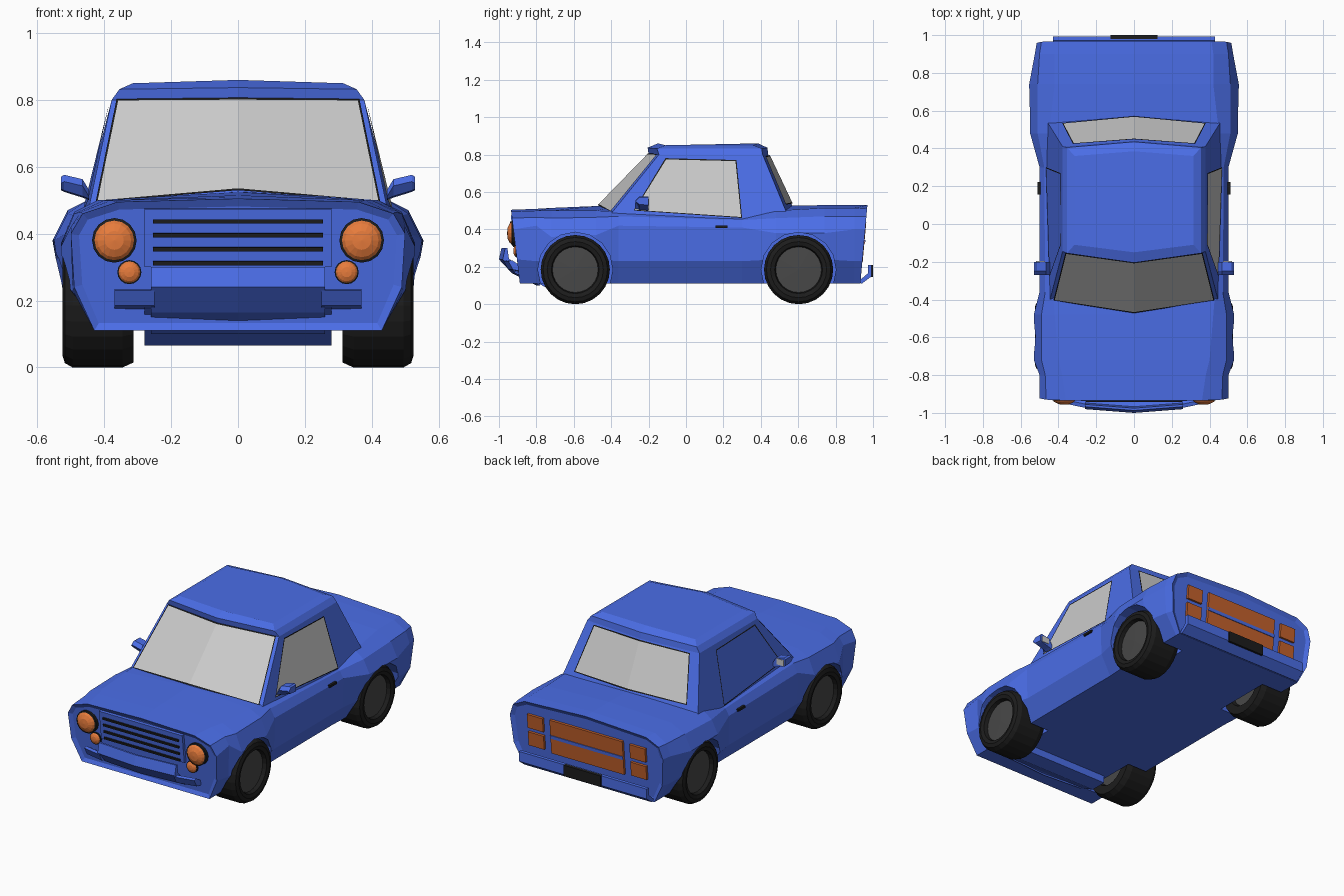
import bpy, bmesh
from math import sin, cos, pi, atan
from mathutils import Vector, Matrix

if "Cube" in bpy.data.objects:
    bpy.data.objects.remove(bpy.data.objects["Cube"])


def material(name, rgb):
    m = bpy.data.materials.new(name)
    m.diffuse_color = (*rgb, 1)
    m.use_nodes = True
    m.node_tree.nodes["Principled BSDF"].inputs["Base Color"].default_value = m.diffuse_color
    return m


BLUE = material("blue_paint", (0.07, 0.155, 0.8))
BLACK = material("black_rubber", (0.012, 0.012, 0.012))
RIM = material("dark_rim", (0.065, 0.065, 0.065))
ORANGE = material("orange_lens", (0.8, 0.2, 0.045))
RED = material("rear_lens", (0.55, 0.12, 0.025))
GLASS = material("grey_glass", (0.8, 0.8, 0.8))


def finish(name, bm, mats):
    me = bpy.data.meshes.new(name)
    bm.to_mesh(me)
    bm.free()
    for m in mats:
        me.materials.append(m)
    ob = bpy.data.objects.new(name, me)
    bpy.context.collection.objects.link(ob)
    return ob


def loft(name, rings, mats, band_mats=None, inset=None):
    """Skin closed rings of points, capping both ends."""
    bm = bmesh.new()
    vs = [[bm.verts.new(p) for p in r] for r in rings]
    n = len(vs[0])
    for i in range(len(vs) - 1):
        for j in range(n):
            k = (j + 1) % n
            f = bm.faces.new((vs[i][j], vs[i][k], vs[i + 1][k], vs[i + 1][j]))
            f.material_index = band_mats[i] if band_mats else 0
    caps = [bm.faces.new(vs[0]), bm.faces.new(vs[-1])]
    if band_mats:
        caps[0].material_index, caps[1].material_index = band_mats[0], band_mats[-1]
    bmesh.ops.recalc_face_normals(bm, faces=bm.faces[:])
    if inset:
        bmesh.ops.inset_individual(bm, faces=caps, thickness=inset[0], depth=inset[1])
    return finish(name, bm, mats)


def lathe(name, prof, matrix, segs, mats, band_mats):
    """Turn (radius, height) points about local z."""
    rings = [[matrix @ Vector((r * cos(2 * pi * k / segs), r * sin(2 * pi * k / segs), h))
              for k in range(segs)] for r, h in prof]
    return loft(name, rings, mats, band_mats)


def prism(name, prof, stations, mat):
    """Run a (y, z) profile along x; stations are (x, y shift)."""
    return loft(name, [[(x, y + dy, z) for y, z in prof] for x, dy in stations], [mat])


def box(name, centre, size, mat, tilt=0.0):
    bm = bmesh.new()
    m = Matrix.Translation(centre) @ Matrix.Rotation(tilt, 4, 'X') @ Matrix.Diagonal((*size, 1))
    bmesh.ops.create_cube(bm, size=1, matrix=m)
    return finish(name, bm, [mat])


def panel(name, quads, out, mat):
    """Window pane with a thin black seal around its border."""
    bm = bmesh.new()
    for q in quads:
        bm.faces.new([bm.verts.new(p + Vector(out)) for p in q])
    bmesh.ops.remove_doubles(bm, verts=bm.verts[:], dist=1e-4)
    bmesh.ops.recalc_face_normals(bm, faces=bm.faces[:])
    rim = bmesh.ops.inset_region(bm, faces=bm.faces[:], thickness=0.008, use_boundary=True)
    for f in rim["faces"]:
        f.material_index = 1
    return finish(name, bm, [mat, BLACK])


def flip(p):
    return Vector((-p[0], p[1], p[2]))


def front_y(z):
    return -0.935 + 0.12 * (0.5 - z)


def rear_y(z):
    return 0.97 - 0.09 * (0.53 - z)


# Body shell: y, floor x, then (x, z) of sill, waist, edge, shoulder, and centre z
sections = [
    (-0.935, .43, .49, .24, .50, .40, .465, .46, .36, .495, .505),
    (-0.80, .43, .495, .23, .50, .42, .47, .465, .38, .50, .51),
    (-0.72, .43, .525, .24, .53, .36, .49, .46, .40, .50, .515),
    (-0.48, .43, .52, .24, .53, .37, .49, .465, .42, .50, .525),
    (-0.36, .43, .495, .23, .50, .42, .47, .47, .43, .495, .53),
    (0.30, .43, .495, .23, .50, .41, .475, .45, .45, .46, .52),
    (0.48, .44, .53, .24, .55, .38, .51, .46, .45, .50, .525),
    (0.74, .44, .53, .24, .555, .38, .51, .47, .42, .515, .53),
    (0.90, .44, .515, .23, .525, .40, .50, .47, .42, .515, .53),
    (0.97, .44, .50, .23, .515, .40, .49, .47, .41, .51, .53)]
rings = []
for i, (y, xb, xs, zs, xm, zm, xe, ze, xt, zt, zc) in enumerate(sections):
    half = [(xb, .11), (xs, zs), (xm, zm), (xe, ze), (xt, zt)]
    at = front_y if i == 0 else rear_y if i == 9 else (lambda z, y=y: y)
    right = [Vector((x, at(z), z)) for x, z in half]
    rings.append(right + [Vector((0, at(zc), zc))] + [flip(p) for p in reversed(right)])
body = loft("body_shell", rings, [BLUE], inset=(0.025, -0.012))

# Wheel wells cut out of the shell, and wheels
AXLES = {"front": -0.592, "rear": 0.602}
tyre = [(.001, .50), (.122, .495), (.128, .518), (.150, .525), (.172, .518), (.185, .495),
        (.185, .345), (.170, .312), (.120, .312), (.110, .335), (.001, .335)]
cutters = []
for end, y in AXLES.items():
    for side, s in (("right", 1), ("left", -1)):
        m = Matrix.Translation((0, y, .185)) @ Matrix.Rotation(s * pi / 2, 4, 'Y')
        c = lathe("well_cutter", [(.2, .3), (.2, .7)], m, 16, [BLUE], [0])
        c.hide_render = True
        cutters.append(c)
        mod = body.modifiers.new("wheel_well", 'BOOLEAN')
        mod.operation, mod.solver, mod.object = 'DIFFERENCE', 'EXACT', c
        lathe(f"{end}_{side}_wheel", tyre, m, 24, [BLACK, RIM], [1] + [0] * 8 + [1])
bpy.context.view_layer.update()
cut_mesh = bpy.data.meshes.new_from_object(
    body.evaluated_get(bpy.context.evaluated_depsgraph_get()))
body.modifiers.clear()
body.data = cut_mesh
for c in cutters:
    bpy.data.objects.remove(c)


# Cabin: rings of front centre, front corner, rear corner, rear centre
def cabin_ring(z, yf, xf, yfc, xr, yrc, yr, crown=0.0):
    return [Vector(p) for p in ((0, yf, z + crown), (xf, yfc, z), (xr, yrc, z), (0, yr, z + crown))]


A = cabin_ring(.46, -.53, .45, -.42, .465, .55, .60)
B = cabin_ring(.80, -.20, .378, -.145, .378, .41, .44)
cabin = [cabin_ring(.40, -.53, .45, -.42, .465, .55, .60), A, B,
         cabin_ring(.832, -.205, .355, -.155, .355, .405, .435, .005),
         cabin_ring(.85, -.15, .315, -.11, .315, .36, .385, .01)]
loft("cabin", [r + [flip(r[2]), flip(r[1])] for r in cabin], [BLUE])


def wall(i, j, s, z):
    return A[i].lerp(A[j], s).lerp(B[i].lerp(B[j], s), (z - .46) / .34)


def side_point(y, z):
    a, b = wall(1, 2, 0, z).y, wall(1, 2, 1, z).y
    return wall(1, 2, (y - a) / (b - a), z)


# Windows
for name, c, k, s, zb, zcb, zt, out in (
        ("windscreen", 0, 1, .96, .49, .525, .798, (0, -.005, .005)),
        ("rear_window", 3, 2, .85, .53, .535, .79, (0, .006, .003))):
    q = [wall(c, k, 0, zcb), wall(c, k, s, zb), wall(c, k, s, zt), wall(c, k, 0, zt + .004)]
    panel(name, [q, [flip(p) for p in reversed(q)]], out, GLASS)
q = [side_point(y, z) for y, z in ((-.28, .50), (.30, .46), (.27, .77), (-.11, .78))]
panel("right_window", [q], (.005, 0, .001), GLASS)
panel("left_window", [[flip(p) for p in q]], (-.005, 0, .001), BLUE)

# Grille
tilt = atan(.12)
box("grille_panel", (0, front_y(.388) + .005, .388), (.56, .02, .175), BLUE, tilt)
for i in range(4):
    z = .437 - .0415 * i
    box(f"grille_slat_{i + 1}", (0, front_y(z) - .004, z), (.51, .02, .012), BLACK, tilt)

# Paired parts: lamps, mirrors, handles, bumper wings, rear lights
lens = [(1.06, -.1), (1.06, .35), (.94, .4), (.80, .55), (.45, .72), (.01, .76)]
for side, s in (("right", 1), ("left", -1)):
    for name, x, z, r in (("headlamp", .37, .38, .063), ("fog_lamp", .325, .285, .034)):
        m = (Matrix.Translation((s * x, front_y(z) + .012, z))
             @ Matrix.Rotation(pi / 2, 4, 'X') @ Matrix.Scale(r, 4))
        lathe(f"{side}_{name}", lens, m, 16, [BLACK, ORANGE], [0, 0, 1, 1, 1])
    loft(f"{side}_mirror", [[(s * x, y, z) for y, z in
         ((-.20, b), (-.25, b + .004), (-.27, t - .02), (-.25, t), (-.20, t))]
         for x, b, t in ((.445, .50, .53), (.465, .508, .563), (.52, .525, .576), (.53, .53, .57))], [BLUE])
    box(f"{side}_mirror_glass", (s * .495, -.199, .545), (.05, .004, .036), GLASS)
    box(f"{side}_door_handle", (s * .503, .19, .415), (.014, .065, .014), BLACK)
    prism(f"{side}_bumper_wing", [(-.955, .235), (-.975, .23), (-.95, .185), (-.90, .175), (-.90, .20)],
          [(s * .25, 0), (s * .37, .025)], BLUE)
    for i, z in enumerate((.392, .282)):
        box(f"{side}_rear_light_{i + 1}", (s * .345, rear_y(z) - .008, z), (.105, .02, .085), RED, -atan(.09))

# Front bumper and skid plate
prism("front_bumper", [(-.975, .30), (-.987, .30), (-1.0, .24), (-.93, .165), (-.80, .10),
                       (-.80, .13), (-.91, .19), (-.967, .245)],
      [(-.26, .02), (0, 0), (.26, .02)], BLUE)
prism("skid_plate", [(-.92, .178), (-.70, .065), (-.60, .065), (-.60, .12), (-.88, .19)],
      [(-.28, 0), (.28, 0)], BLUE)

# Rear centre lens, bumper and plate
box("rear_lens_panel", (0, rear_y(.335) - .008, .335), (.49, .02, .21), RED, -atan(.09))
box("rear_lens_bar", (0, rear_y(.335) - .004, .335), (.49, .02, .02), BLUE, -atan(.09))
prism("rear_bumper", [(.972, .21), (.993, .21), (.993, .15), (.94, .11), (.92, .12), (.972, .165)],
      [(-.43, 0), (.43, 0)], BLUE)
box("rear_plate", (0, .99, .178), (.25, .02, .065), BLACK)
